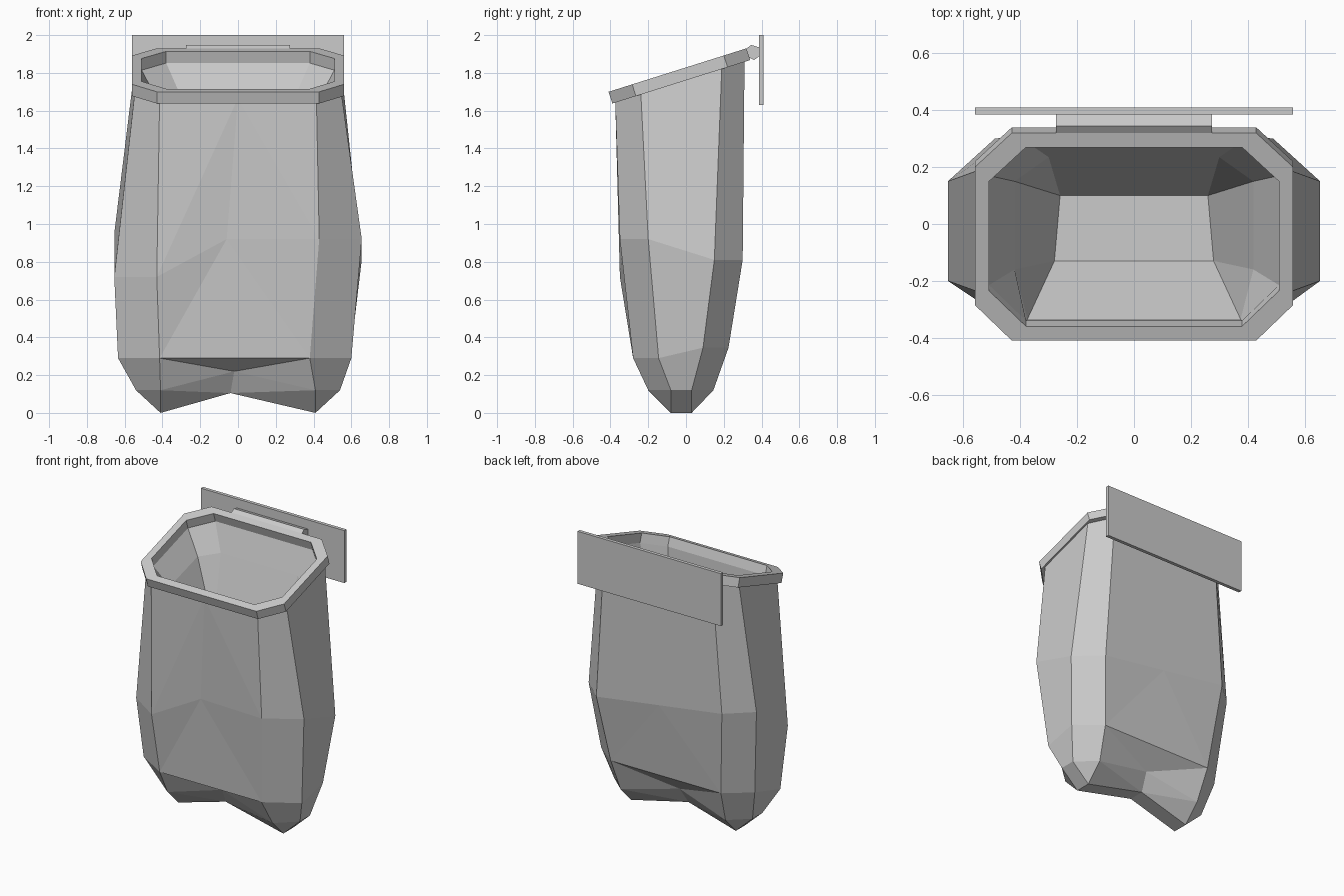
import bpy
import bmesh
from mathutils import Vector

if "Cube" in bpy.data.objects:
    bpy.data.objects.remove(bpy.data.objects["Cube"])

grey = bpy.data.materials.new("plain grey")
grey.use_nodes = True
grey.diffuse_color = (0.6, 0.6, 0.6, 1)
grey.node_tree.nodes["Principled BSDF"].inputs["Base Color"].default_value = grey.diffuse_color


def finish(name, bm, solid=True):
    """Clean up a bmesh and turn it into a flat shaded object."""
    bmesh.ops.remove_doubles(bm, verts=bm.verts, dist=0.0005)
    if solid:
        bmesh.ops.recalc_face_normals(bm, faces=bm.faces)
    mesh = bpy.data.meshes.new(name)
    bm.to_mesh(mesh)
    bm.free()
    mesh.materials.append(grey)
    obj = bpy.data.objects.new(name, mesh)
    bpy.context.collection.objects.link(obj)
    return obj


def octagon(corner_x, side_x, ys, z_of_y, back_x=None):
    """Counter-clockwise chamfered rectangle; ys run from front to back."""
    xs = (corner_x, side_x, side_x, back_x or corner_x)
    right = [Vector((x, y, z_of_y(y))) for x, y in zip(xs, ys)]
    left = [Vector((-p.x, p.y, p.z)) for p in reversed(right)]
    return right + left


def bridge(bm, a, b):
    n = len(a)
    for i in range(n):
        j = (i + 1) % n
        bm.faces.new((a[i], a[j], b[j], b[i]))


def add_ring(bm, points):
    return [bm.verts.new(p) for p in points]


# Sack body: chamfered rings with a loose centre point on front and back
def sack_ring(xs, ys, right_z, left_z, front, back):
    """right_z and left_z hold the front and back corner heights."""
    right = [Vector((x, y, z)) for x, y, z in
             zip(xs, ys, (right_z[0], right_z[0], right_z[1], right_z[1]))]
    left = [Vector((-x, y, z)) for x, y, z in
            zip(xs, ys, (left_z[0], left_z[0], left_z[1], left_z[1]))]
    return [Vector(front)] + right + [Vector(back)] + left[::-1]


mouth = sack_ring((.415, .545, .545, .42), (-.375, -.24, .19, .31), (0, 0), (0, 0),
                  (0, -.375, 0), (0, .31, 0))
for p in mouth:
    p.z = 1.785 + .315 * p.y
belly = sack_ring((.43, .655, .655, .49), (-.35, -.2, .15, .3), (.92, .81), (.72, .95),
                  (-.06, -.33, .92), (0, .3, .88))
hem = sack_ring((.415, .6, .6, .43), (-.28, -.145, .09, .225), (.29, .345), (.29, .345),
                (-.03, -.28, .29), (0, .225, .345))
for i in (1, 8):
    hem[i].x -= .035
foot = sack_ring((.41, .54, .54, .41), (-.2, -.08, .03, .145), (.12, .12), (.12, .12),
                 (-.02, -.15, .22), (-.02, .1, .22))
sole = sack_ring((.41, .41, .41, .41), (-.08, -.08, .03, .03), (0, 0), (0, 0),
                 (-.04, -.08, .105), (-.04, .03, .105))

bm = bmesh.new()
rings = [add_ring(bm, r) for r in (mouth, belly, hem, foot, sole)]
for level, (a, b) in enumerate(zip(rings, rings[1:])):
    for i in range(10):
        j = (i + 1) % 10
        # split the creased front and back panels around their centre points
        from_centre = level < 2
        if (i in (0, 5)) == from_centre:
            tris = ((a[i], a[j], b[j]), (a[i], b[j], b[i]))
        else:
            tris = ((a[i], a[j], b[i]), (a[j], b[j], b[i]))
        if i in (0, 4, 5, 9):
            for t in tris:
                bm.faces.new(t)
        else:
            bm.faces.new((a[i], a[j], b[j], b[i]))
s = rings[-1]
bm.faces.new((s[0], s[1], s[4], s[5]))
bm.faces.new((s[0], s[5], s[6], s[9]))
finish("sack_body", bm)


# Tilted rim
def rim_plane(y):
    return 1.829 + .315 * y


drop = Vector((0, .02, -.062))
outer = octagon(.43, .56, (-.41, -.285, .2, .32), rim_plane)
inner = octagon(.38, .51, (-.36, -.235, .15, .27), rim_plane)
bm = bmesh.new()
loops = [add_ring(bm, r) for r in
         (outer, inner, [p + drop for p in inner], [p + drop for p in outer])]
for k in range(4):
    bridge(bm, loops[k], loops[(k + 1) % 4])
finish("rim", bm)

# Inner lining, a basin below the rim
bm = bmesh.new()
top = add_ring(bm, [p + drop for p in inner])
waist = add_ring(bm, octagon(.375, .42, (-.335, -.16, .15, .235),
                             lambda y: 1.6 + .3 * y, back_x=.3))
floor = add_ring(bm, octagon(.28, .28, (-.13, -.13, .1, .1), lambda y: 1.2, back_x=.26))
for i in (1, 2, 5, 6):
    floor[i].co.x = floor[0 if i == 1 else 3 if i == 2 else 4 if i == 5 else 7].co.x
for i, k in ((1, 0), (2, 3), (5, 4), (6, 7)):
    floor[i].co = floor[k].co
bridge(bm, waist, top)
bridge(bm, floor, waist)
bm.faces.new([floor[i] for i in (0, 3, 4, 7)])
finish("inner_lining", bm, solid=False)

# Hinge bar joining rim and plate
bm = bmesh.new()
section = ((.315, 1.925), (.345, 1.948), (.388, 1.935), (.39, 1.89), (.36, 1.868), (.325, 1.885))
ends = [add_ring(bm, [(x, y, z) for y, z in section]) for x in (-.275, .275)]
bridge(bm, *ends)
for e in ends:
    bm.faces.new(e)
finish("hinge_bar", bm)

# Flat back plate
bm = bmesh.new()
bmesh.ops.create_cube(bm, size=1)
bmesh.ops.scale(bm, vec=(1.12, .024, .37), verts=bm.verts)
bmesh.ops.translate(bm, vec=(0, .398, 1.815), verts=bm.verts)
finish("back_plate", bm)
